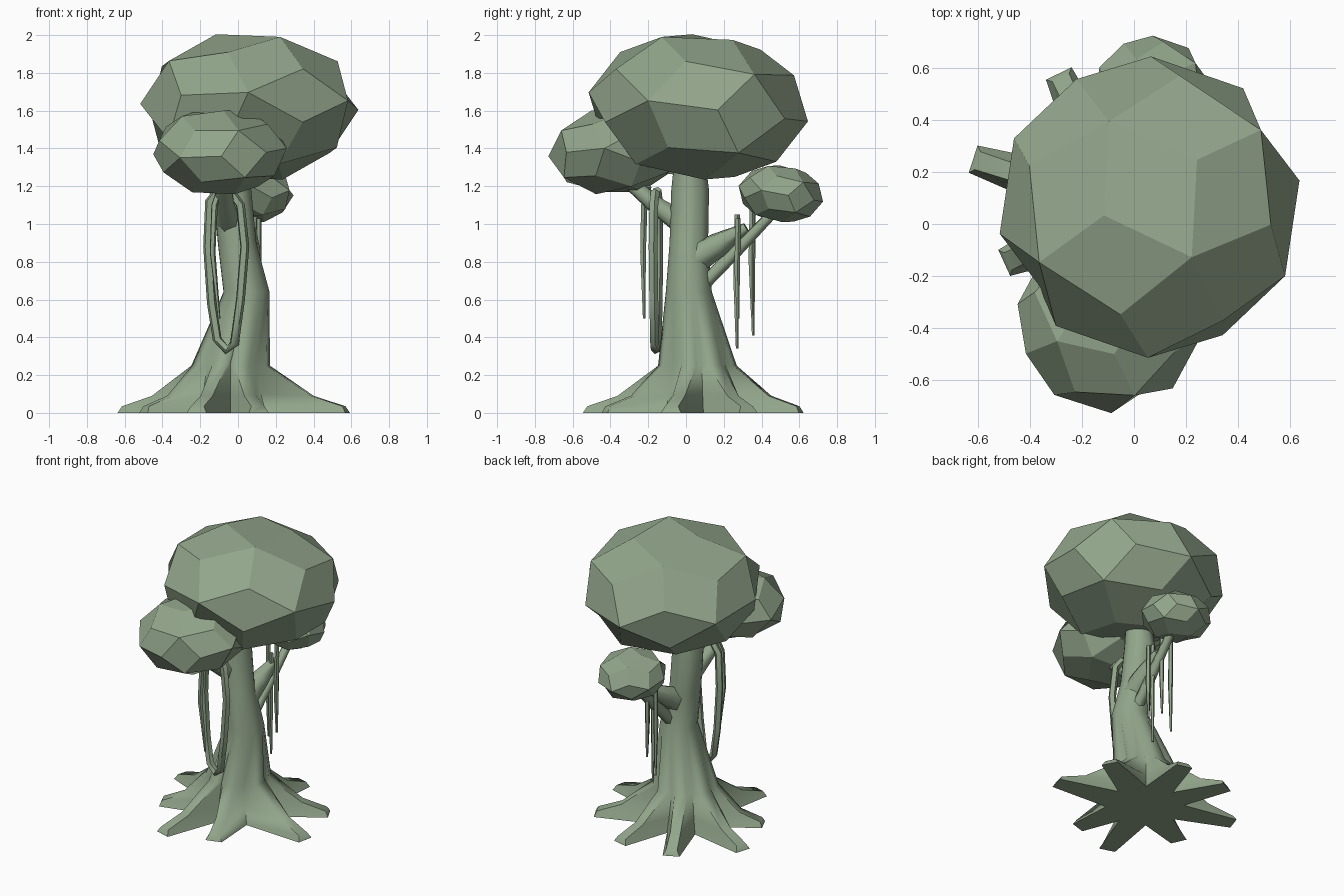
import bpy, bmesh, math
from mathutils import Vector, Matrix

if "Cube" in bpy.data.objects:
    bpy.data.objects.remove(bpy.data.objects["Cube"])

green = bpy.data.materials.new("sage_green")
green.use_nodes = True
COLOR = (0.29, 0.38, 0.26, 1)
green.diffuse_color = COLOR
green.node_tree.nodes["Principled BSDF"].inputs["Base Color"].default_value = COLOR


def finish(bm, name, smooth=None):
    bmesh.ops.recalc_face_normals(bm, faces=bm.faces[:])
    mesh = bpy.data.meshes.new(name)
    bm.to_mesh(mesh)
    bm.free()
    mesh.materials.append(green)
    obj = bpy.data.objects.new(name, mesh)
    bpy.context.collection.objects.link(obj)
    if smooth:
        bpy.ops.object.select_all(action="DESELECT")
        obj.select_set(True)
        bpy.context.view_layer.objects.active = obj
        bpy.ops.object.shade_smooth_by_angle(angle=math.radians(smooth))
    return obj


def loft(name, rings, smooth):
    """Skin a list of equal-length point rings and cap both ends."""
    bm = bmesh.new()
    loops = [[bm.verts.new(p) for p in ring] for ring in rings]
    n = len(loops[0])
    for low, high in zip(loops, loops[1:]):
        for i in range(n):
            j = (i + 1) % n
            bm.faces.new((low[i], low[j], high[j], high[i]))
    bm.faces.new(loops[0])
    bm.faces.new(loops[-1])
    return finish(bm, name, smooth)


def tube(name, path, radii, sides=6, smooth=65):
    """Sweep a polygon along a path with a radius at each point."""
    pts = [Vector(p) for p in path]
    rings, side = [], Vector((1, 0.2, 0))
    for i, p in enumerate(pts):
        d = (pts[min(i + 1, len(pts) - 1)] - pts[max(i - 1, 0)]).normalized()
        side = (side - d * side.dot(d)).normalized()
        up = d.cross(side)
        rings.append([p + radii[i] * (side * math.cos(a) + up * math.sin(a))
                      for a in (k * math.tau / sides for k in range(sides))])
    return loft(name, rings, smooth)


# Leaf crowns: thirty folded quads, one over each edge of an icosahedron
PHI = (1 + 5 ** 0.5) / 2


def basis(a, b, c):
    n = (a + b + c).normalized()
    t = (a - n * a.dot(n)).normalized()
    return Matrix((n, t, n.cross(t))).transposed()


def crown(name, center, radius, height, turn, tilt):
    fives = []
    threes = [Vector((x, y, z)) for x in (-1, 1) for y in (-1, 1) for z in (-1, 1)]
    for p in (-1, 1):
        for q in (-1, 1):
            for group, b in ((fives, (0, p, q * PHI)), (threes, (0, p * PHI, q / PHI))):
                group += [Vector(b[k:] + b[:k]) for k in range(3)]
    source = basis(Vector((0, 1, PHI)), Vector((0, -1, PHI)), Vector((PHI, 0, 1)))
    target = basis(Vector((-0.27, 0.51, 0.82)), Vector((-0.72, -0.39, 0.57)),
                   Vector((0.27, -0.36, 0.89)))
    rot = Matrix.Rotation(math.radians(turn), 3, "Z") @ target @ source.transposed()
    bm = bmesh.new()
    corner = {p.freeze(): bm.verts.new((rot @ p).normalized()) for p in fives + threes}
    for i, a in enumerate(fives):
        for b in fives[:i]:
            if (a - b).length > 2.1:
                continue
            c, d = [t for t in threes if (t - a).length < 1.3 and (t - b).length < 1.3]
            if (b - a).cross(d - c).dot(a + b) < 0:
                c, d = d, c
            bm.faces.new([corner[p] for p in (a, c, b, d)])
    bmesh.ops.scale(bm, vec=(radius, radius, height), verts=bm.verts[:])
    bmesh.ops.rotate(bm, matrix=Matrix.Rotation(math.radians(tilt), 3, "X"), verts=bm.verts[:])
    bmesh.ops.translate(bm, vec=center, verts=bm.verts[:])
    return finish(bm, name)


crown("main_crown", (0.06, 0.065, 1.62), 0.587, 0.402, 0, -4)
crown("front_crown", (-0.095, -0.37, 1.385), 0.36, 0.238, 81, 5)
crown("back_crown", (0.07, 0.502, 1.16), 0.228, 0.156, 0, -7)

# Trunk with eight flared roots: two ridge columns and one valley per root
tips = [(-0.22, -0.53), (0.11, -0.43), (0.58, -0.08), (0.48, 0.33),
        (0.09, 0.61), (-0.29, 0.58), (-0.62, 0.25), (-0.5, -0.15)]
base = Vector((-0.04, 0.06, 0))
roots = [Vector((x, y, 0)) - base for x, y in tips]


def root_ring(reach, z, half, valley, valley_z, fixed=None):
    ring = []
    for i, r in enumerate(roots):
        d = r.normalized()
        side = Vector((-d.y, d.x, 0))
        mid = base + d * (fixed or r.length * reach) + Vector((0, 0, z))
        nxt = roots[(i + 1) % len(roots)].normalized()
        ring += [mid - side * half, mid + side * half,
                 base + (d + nxt).normalized() * valley + Vector((0, 0, valley_z))]
    return ring


def trunk_ring(x, y, z, radius):
    center = Vector((x, y, z))
    return [center + (p - base).to_2d().normalized().to_3d() * radius for p in rings[3]]


rings = [root_ring(1.0, 0, 0.055, 0.25, 0),
         root_ring(0.97, 0.035, 0.036, 0.245, 0.02),
         root_ring(0.7, 0.09, 0.033, 0.22, 0.1),
         root_ring(0, 0.25, 0.04, 0.185, 0.26, 0.205)]
for spec in ((0.045, 0.015, 0.64, 0.122), (-0.005, 0.015, 0.9, 0.102),
             (-0.03, 0.022, 1.18, 0.1), (-0.02, 0.02, 1.35, 0.08)):
    rings.append(trunk_ring(*spec))
loft("trunk_and_roots", rings, 60)

# Branches
tube("back_branch", [(0.03, 0.04, 0.81), (0.045, 0.17, 0.89), (0.065, 0.32, 0.98)],
     [0.09, 0.07, 0.03])
tube("back_branch_fork", [(0.05, 0.06, 0.65), (0.065, 0.27, 0.86), (0.08, 0.5, 1.1)],
     [0.04, 0.035, 0.028])
tube("front_branch", [(-0.04, 0, 0.99), (-0.07, -0.16, 1.1), (-0.08, -0.36, 1.27)],
     [0.07, 0.05, 0.035])

# Looped vine hanging below the front crown
loop = [(-0.1, 1.18), (-0.15, 1.12), (-0.16, 0.88), (-0.14, 0.58), (-0.11, 0.39),
        (-0.06, 0.335), (-0.02, 0.365), (0.012, 0.6), (0.035, 0.88), (0.012, 1.1), (-0.04, 1.17)]
tube("front_vine_loop", [(x, -0.17 - 0.15 * x, z) for x, z in loop], [0.025] * len(loop), 5)
tube("front_vine", [(-0.09, -0.2, 1.2), (-0.125, -0.222, 1.1), (-0.135, -0.228, 0.85),
                    (-0.1, -0.222, 0.5)], [0.018, 0.018, 0.016, 0.007], 5)

# Tapered vines hanging from the back branch
for i, (x, y, low, top) in enumerate([(0.07, 0.27, 0.34, 1.05), (-0.01, 0.355, 0.41, 1.1),
                                      (0.11, 0.275, 0.5, 1.03), (0.06, 0.35, 0.52, 1.1)]):
    mid = (low + top) / 2
    tube(f"back_vine_{i + 1}", [(x, y, top), (x, y - 0.005, mid), (x, y, low)],
         [0.015, 0.016, 0.007], 5)
